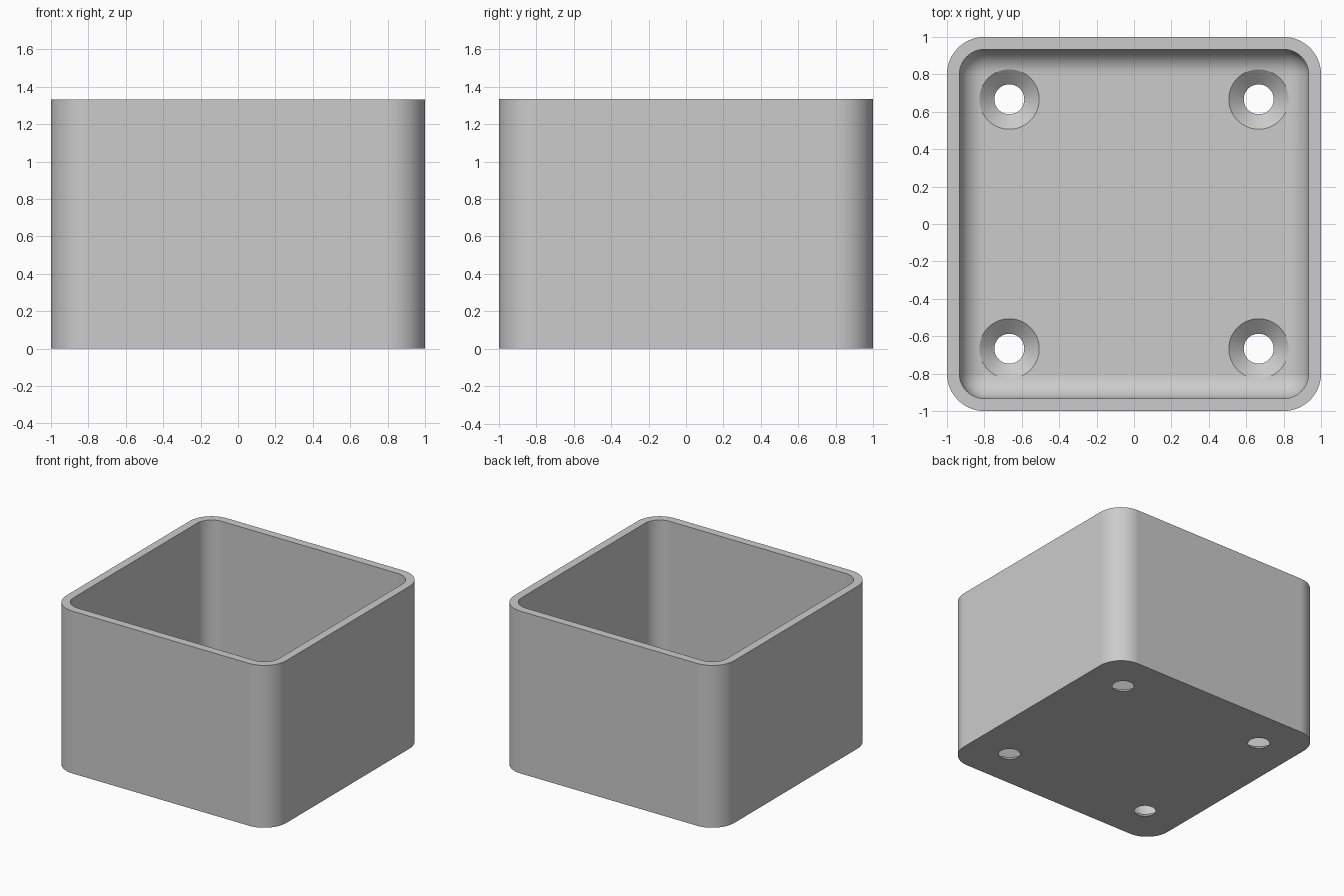
import bpy, bmesh, math

cube = bpy.data.objects.get("Cube")
if cube:
    bpy.data.objects.remove(cube, do_unlink=True)

HALF, HEIGHT = 1.0, 4 / 3
WALL = 1 / 15          # wall and floor thickness
CORNER = 0.2           # outer corner radius
FILLET = CORNER - WALL # inner corner and floor fillet radius
HOLE = 2 / 3           # hole offset from the centre
STEPS = 14             # segments per quarter round

grey = bpy.data.materials.new("light_grey")
grey.use_nodes = True
colour = (0.6, 0.6, 0.6, 1)
grey.diffuse_color = colour
grey.node_tree.nodes["Principled BSDF"].inputs["Base Color"].default_value = colour


def rounded_ring(half, radius, z):
    """Points of a rounded square; half == radius gives a circle."""
    points = []
    for corner in range(4):
        mid = math.radians(90 * corner + 45)
        cx = math.copysign(half - radius, math.cos(mid))
        cy = math.copysign(half - radius, math.sin(mid))
        for i in range(STEPS + 1):
            a = math.pi / 2 * (corner + i / STEPS)
            points.append((cx + radius * math.cos(a), cy + radius * math.sin(a), z))
    return points


def loft(name, rings, centre=(0, 0)):
    """Closed solid skinned through a stack of rounded rings."""
    bm = bmesh.new()
    loops = [[bm.verts.new((x + centre[0], y + centre[1], z)) for x, y, z in rounded_ring(*r)]
             for r in rings]
    for low, high in zip(loops, loops[1:]):
        for i in range(len(low)):
            j = (i + 1) % len(low)
            bm.faces.new((low[i], low[j], high[j], high[i]))
    bm.faces.new(loops[0][::-1])
    bm.faces.new(loops[-1])
    bmesh.ops.remove_doubles(bm, verts=bm.verts, dist=1e-5)
    bmesh.ops.recalc_face_normals(bm, faces=bm.faces)
    mesh = bpy.data.meshes.new(name)
    bm.to_mesh(mesh)
    bm.free()
    mesh.materials.append(grey)
    obj = bpy.data.objects.new(name, mesh)
    bpy.context.collection.objects.link(obj)
    return obj


# Outer block with rounded vertical corners
box = loft("open_box", [(HALF, CORNER, 0), (HALF, CORNER, HEIGHT)])

# Cavity with a rounded floor edge
inner = HALF - WALL
cavity_rings = []
for i in range(STEPS + 1):
    a = math.pi / 2 * i / STEPS
    r = FILLET * math.sin(a)
    cavity_rings.append((inner - FILLET + r, r, WALL + FILLET * (1 - math.cos(a))))
cavity_rings.append((inner, FILLET, HEIGHT + 0.1))
cutters = [loft("cavity_cutter", cavity_rings)]

# Countersunk screw holes
for x in (-HOLE, HOLE):
    for y in (-HOLE, HOLE):
        cutters.append(loft("hole_cutter", [(0.08, 0.08, -0.1), (0.08, 0.08, 0),
                                            (0.16, 0.16, WALL), (0.16, 0.16, 0.3)], (x, y)))

# Cut the box, then remove the cutters
bpy.ops.object.select_all(action="DESELECT")
bpy.context.view_layer.objects.active = box
box.select_set(True)
for cutter in cutters:
    cutter.hide_render = True
    mod = box.modifiers.new("cut", "BOOLEAN")
    mod.operation = "DIFFERENCE"
    mod.solver = "EXACT"
    mod.object = cutter
    bpy.ops.object.modifier_apply(modifier=mod.name)
    bpy.data.objects.remove(cutter, do_unlink=True)

# Smooth rounds, crisp rims
bpy.ops.object.shade_smooth_by_angle(angle=math.radians(30))
weighted = box.modifiers.new("weighted_normals", "WEIGHTED_NORMAL")
weighted.keep_sharp = True
